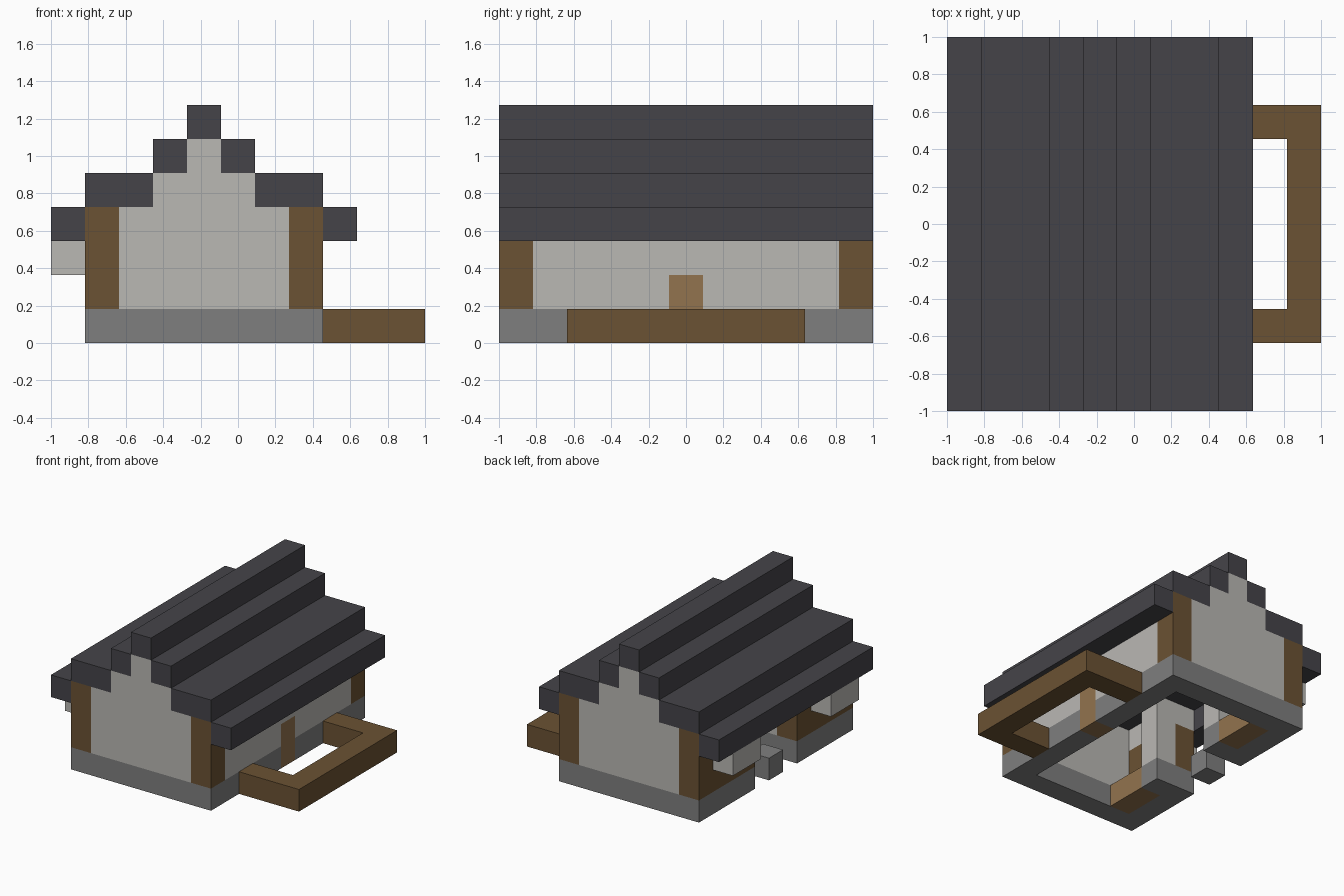
import bpy
import bmesh
from mathutils import Vector

if "Cube" in bpy.data.objects:
    bpy.data.objects.remove(bpy.data.objects["Cube"], do_unlink=True)

U = 2 / 11                       # edge of one building block
ORIGIN = Vector((-1, -1, 0))


def material(name, hex_code):
    srgb = [int(hex_code[i:i + 2], 16) / 255 for i in (0, 2, 4)]
    colour = [((c + 0.055) / 1.055) ** 2.4 for c in srgb] + [1]
    m = bpy.data.materials.new(name)
    m.diffuse_color = colour
    m.use_nodes = True
    m.node_tree.nodes["Principled BSDF"].inputs["Base Color"].default_value = colour
    return m


SLATE = material("dark slate", "454449")
PLASTER = material("pale plaster", "bab8b4")
TIMBER = material("brown timber", "6b5233")
STONE = material("grey stone", "7f7f7f")
PLANK = material("tan planks", "92734e")


def finish(name, bm, mat):
    bmesh.ops.recalc_face_normals(bm, faces=bm.faces)
    mesh = bpy.data.meshes.new(name)
    bm.to_mesh(mesh)
    bm.free()
    mesh.materials.append(mat)
    obj = bpy.data.objects.new(name, mesh)
    bpy.context.collection.objects.link(obj)
    return obj


def prism(name, mat, profile, direction):
    """Extrude a closed outline, given in block units."""
    bm = bmesh.new()
    face = bm.faces.new([bm.verts.new(ORIGIN + Vector(p) * U) for p in profile])
    side = bmesh.ops.extrude_face_region(bm, geom=[face])["geom"]
    bmesh.ops.translate(bm, vec=Vector(direction) * U,
                        verts=[g for g in side if isinstance(g, bmesh.types.BMVert)])
    # the extruded region leaves the first face behind only when it is open
    if face.is_valid is False or len(bm.faces) < len(profile) + 2:
        bmesh.ops.holes_fill(bm, edges=[e for e in bm.edges if e.is_boundary])
    return finish(name, bm, mat)


def block(name, mat, x, y, z):
    """Box spanning (start, end) ranges in block units."""
    outline = [(x[0], y[0], z[0]), (x[1], y[0], z[0]),
               (x[1], y[1], z[0]), (x[0], y[1], z[0])]
    return prism(name, mat, outline, (0, 0, z[1] - z[0]))


def flip(y):
    """Mirror a y range from the front half to the back half."""
    return (11 - y[1], 11 - y[0])


# Roof: full-length stepped beams
for name, x, z in (("right_eave", (0, 1), 3), ("left_eave", (8, 9), 3),
                   ("right_lower_roof", (1, 3), 4), ("left_lower_roof", (6, 8), 4),
                   ("right_upper_roof", (3, 4), 5), ("left_upper_roof", (5, 6), 5),
                   ("roof_ridge", (4, 5), 6)):
    block(name, SLATE, x, (0, 11), (z, z + 1))

# Stepped outline of the end walls
GABLE = [(2, 1), (7, 1), (7, 4), (6, 4), (6, 5), (5, 5), (5, 6),
         (4, 6), (4, 5), (3, 5), (3, 4), (2, 4)]

# Parts repeated at the front and back
for end, place in (("front", lambda y: y), ("back", flip)):
    y = place((0, 1))
    prism(end + "_gable_wall", PLASTER, [(a, y[0], b) for a, b in GABLE], (0, 1, 0))
    block(end + "_foundation", STONE, (1, 8), y, (0, 1))
    for side, x in (("right", 1), ("left", 7)):
        block(f"{end}_{side}_post", TIMBER, (x, x + 1), y, (1, 4))
    # left wall footing, split by the doorway
    block(end + "_left_foundation", STONE, (7, 8), place((1, 5)), (0, 1))
    # right wall beside the open entrance
    block(end + "_right_foundation", STONE, (1, 2), place((1, 4)), (0, 1))
    block(end + "_right_timber_wall", TIMBER, (1, 2), place((1, 4)), (1, 3))
    block(end + "_right_wall_top", PLASTER, (1, 2), place((1, 4)), (3, 4))
    block(end + "_window_bay", PLASTER, (0, 1), place((1, 3)), (2, 3))
    # inner entrance partition and bench
    block(end + "_partition_foot", STONE, (2, 3), place((3, 4)), (0, 1))
    block(end + "_partition", PLASTER, (2, 3), place((3, 4)), (1, 4))
    block(end + "_bench", PLANK, (2, 3), place((1, 3)), (0, 1))
    # left wall around the door
    block(end + "_left_wall", PLASTER, (7, 8), place((1, 5)), (1, 4))

block("left_wall_over_door", PLASTER, (7, 8), (5, 6), (2, 4))
block("side_door", PLANK, (7, 8), (5, 6), (0, 2))
block("entrance_stone", STONE, (1, 2), (5, 6), (0, 1))

# Timber yard frame, a three-sided ring
YARD = [(8, 2), (11, 2), (11, 9), (8, 9), (8, 8), (10, 8), (10, 3), (8, 3)]
prism("yard_frame", TIMBER, [(a, b, 0) for a, b in YARD], (0, 0, 1))
